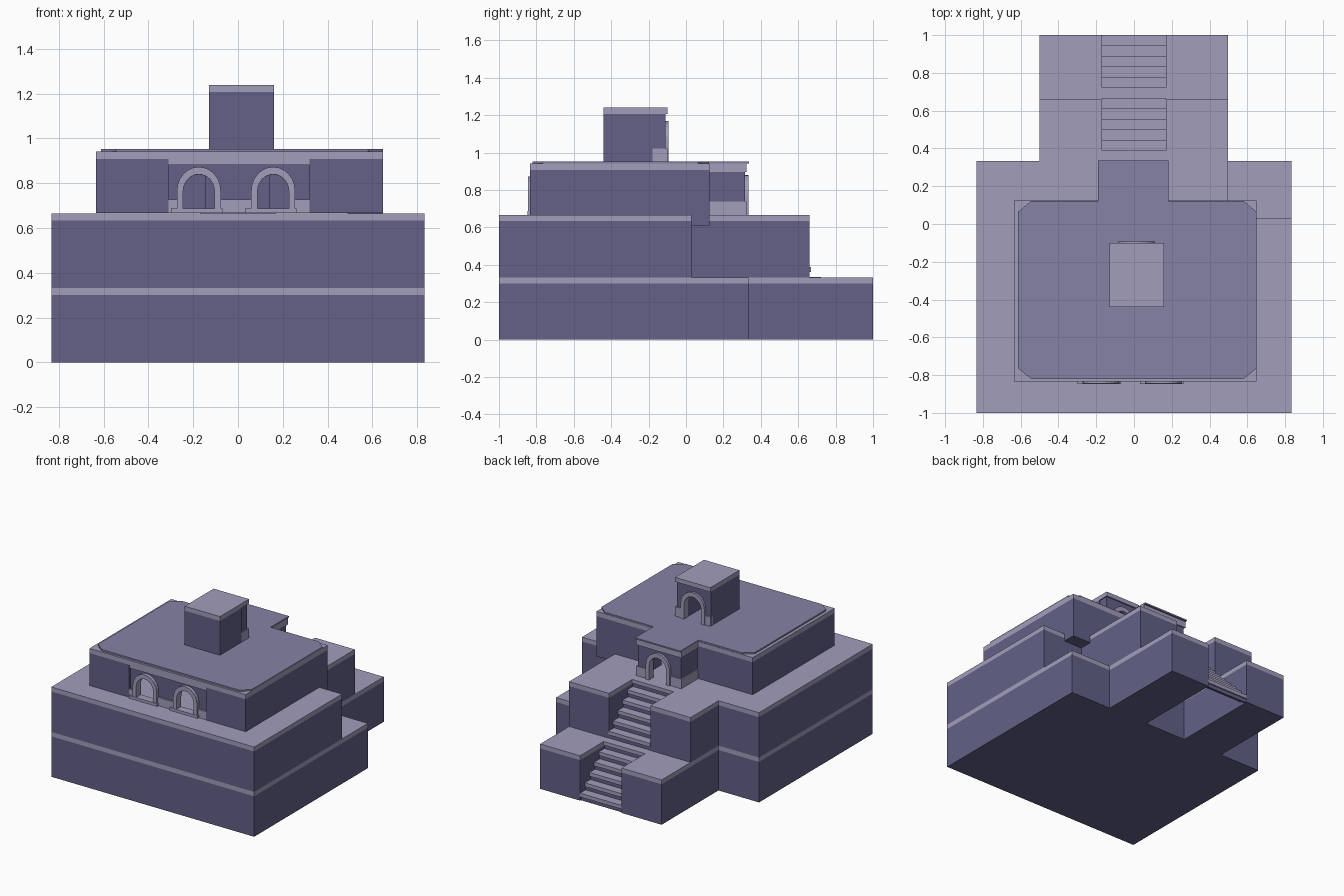
import bpy, bmesh, math

if "Cube" in bpy.data.objects:
    bpy.data.objects.remove(bpy.data.objects["Cube"])


def material(name, rgb):
    m = bpy.data.materials.new(name)
    m.diffuse_color = (*rgb, 1)
    m.use_nodes = True
    m.node_tree.nodes["Principled BSDF"].inputs["Base Color"].default_value = m.diffuse_color
    return m


WALL = material("wall", (0.125, 0.118, 0.245))
TRIM = material("trim", (0.36, 0.34, 0.50))
ROOF = material("roof", (0.24, 0.225, 0.38))


def extrude(name, pts, vec, mat):
    """Closed solid from a planar outline pushed along vec."""
    bm = bmesh.new()
    face = bm.faces.new([bm.verts.new(p) for p in pts])
    top = bmesh.ops.extrude_face_region(bm, geom=[face], use_keep_orig=True)
    verts = [g for g in top["geom"] if isinstance(g, bmesh.types.BMVert)]
    bmesh.ops.translate(bm, verts=verts, vec=vec)
    bmesh.ops.recalc_face_normals(bm, faces=bm.faces)
    me = bpy.data.meshes.new(name)
    bm.to_mesh(me)
    bm.free()
    me.materials.append(mat)
    ob = bpy.data.objects.new(name, me)
    bpy.context.collection.objects.link(ob)
    return ob


def slab(name, outline, z0, z1, mat):
    return extrude(name, [(x, y, z0) for x, y in outline], (0, 0, z1 - z0), mat)


def box(name, x0, x1, y0, y1, z0, z1, mat):
    return slab(name, [(x0, y0), (x1, y0), (x1, y1), (x0, y1)], z0, z1, mat)


def arch_points(cx, half, z0, top, n=12):
    spring = top - half * 1.08
    pts = [(cx - half, z0)]
    for i in range(n + 1):
        a = math.pi * (1 - i / n)
        pts.append((cx + half * math.cos(a), spring + (top - spring) * math.sin(a)))
    return pts + [(cx + half, z0)]


def arch_frame(name, cx, z0, top, y0, y1):
    loop = arch_points(cx, 0.098, z0, top) + arch_points(cx, 0.07, z0, top - 0.033)[::-1]
    return extrude(name, [(x, y0, z) for x, z in loop], (0, y1 - y0, 0), TRIM)


def arch_cutter(cx, z0, top, y0, y1):
    loop = arch_points(cx, 0.072, z0, top - 0.031)
    return extrude("cutter", [(x, y0, z) for x, z in loop], (0, y1 - y0, 0), WALL)


def cut(ob, cutters):
    for c in cutters:
        mod = ob.modifiers.new("cut", "BOOLEAN")
        mod.operation = "DIFFERENCE"
        mod.solver = "EXACT"
        mod.object = c
        bpy.context.view_layer.objects.active = ob
        bpy.ops.object.modifier_apply(modifier=mod.name)
        bpy.data.objects.remove(c)


# Two terraces, each with a pale rim and a stair channel at the back
tier1 = [(-.833, -1), (.833, -1), (.833, .333), (.497, .333), (.497, 1), (.17, 1), (.17, .333),
         (-.17, .333), (-.17, 1), (-.5, 1), (-.5, .333), (-.833, .333)]
tier2 = [(-.833, -1), (.833, -1), (.833, .03), (.497, .03), (.497, .66), (.17, .66), (.17, .333),
         (-.17, .333), (-.17, .66), (-.5, .66), (-.5, .333), (-.833, .333)]
for label, outline, z in (("lower", tier1, 0), ("upper", tier2, .333)):
    slab(label + "_terrace", outline, z, z + .3, WALL)
    slab(label + "_terrace_rim", outline, z + .3, z + .333, TRIM)

# Two flights of steps with overhanging treads
S = 1 / 18
for label, y, z in (("lower", 1, 0), ("upper", .667, .333)):
    for i in range(6):
        yf, zb = y - i * S, z + i * S
        back = yf - S - .01 if i < 5 else y - .667 if z == 0 else .333
        back = max(back, .333)
        box(f"{label}_riser_{i}", -.17, .17, yf - .02, yf - .009, zb, zb + S / 2, WALL)
        box(f"{label}_tread_{i}", -.17, .17, back, yf, zb + S / 2, zb + S, TRIM)


# Hollow building with a back porch
def building_outline(d):
    return [(-.635 + d, -.835 + d), (.648 - d, -.835 + d), (.648 - d, .125 - d), (.175 - d, .125 - d),
            (.175 - d, .315 - d), (-.18 + d, .315 - d), (-.18 + d, .125 - d), (-.635 + d, .125 - d)]


WINDOWS = (-.175, .157)
house = slab("building_walls", building_outline(0), .667, .908, WALL)
cutters = [slab("cutter", building_outline(.035), .6, .89, WALL),
           box("cutter", -.31, .32, -.9, -.82, .6, .95, WALL),
           arch_cutter(0, .6, .875, .25, .4)]
cutters += [arch_cutter(x, .685, .87, -.9, -.7) for x in WINDOWS]
cut(house, cutters)
slab("building_rim", building_outline(0), .908, .942, TRIM)
box("corner_overhang", .49, .648, .02, .125, .61, .667, WALL)

# Roof sheet with clipped corners and porch tongue
slab("roof", [(-.545, -.82), (.58, -.82), (.648, -.765), (.648, .065), (.58, .122), (.182, .122), (.182, .337),
              (-.19, .337), (-.19, .122), (-.545, .122), (-.613, .065), (-.613, -.765)], .942, .953, ROOF)

# Front window panel: frames, sills, base and head trim
for i, x in enumerate(WINDOWS):
    arch_frame(f"window_frame_{i}", x, .685, .873, -.845, -.79)
    box(f"window_sill_{i}", x - .125, x + .105, -.848, -.79, .667, .687, TRIM)
for i, (a, b) in enumerate(((-.31, WINDOWS[0] - .09), (WINDOWS[0] + .09, WINDOWS[1] - .09), (WINDOWS[1] + .09, .32))):
    box(f"window_base_{i}", a, b, -.833, -.81, .667, .728, TRIM)
box("window_head", -.31, .32, -.83, -.81, .882, .908, TRIM)

# Porch door and skirting
arch_frame("porch_door_frame", 0, .667, .88, .285, .333)
for side, x0, x1 in (("left", -.188, -.09), ("right", .09, .183)):
    box(f"porch_base_{side}", x0, x1, .29, .324, .667, .738, TRIM)
box("porch_base_side_left", -.188, -.17, .125, .3, .667, .738, TRIM)
box("porch_base_side_right", .165, .183, .125, .3, .667, .738, TRIM)
box("porch_head", -.188, .183, .125, .324, .895, .942, TRIM)

# Roof turret with a back door
turret = slab("turret_walls", [(-.13, -.44), (.16, -.44), (.16, -.18), (.152, -.18), (.152, -.11), (-.13, -.11)],
              .95, 1.207, WALL)
cut(turret, [arch_cutter(.012, .9, 1.165, -.34, 0)])
box("turret_cap", -.13, .16, -.44, -.1, 1.207, 1.24, TRIM)
arch_frame("turret_door_frame", .012, .953, 1.168, -.14, -.093)
box("turret_base_left", -.13, -.075, -.13, -.1, .953, 1.022, TRIM)
box("turret_base_right", .1, .16, -.195, -.1, .953, 1.022, TRIM)
